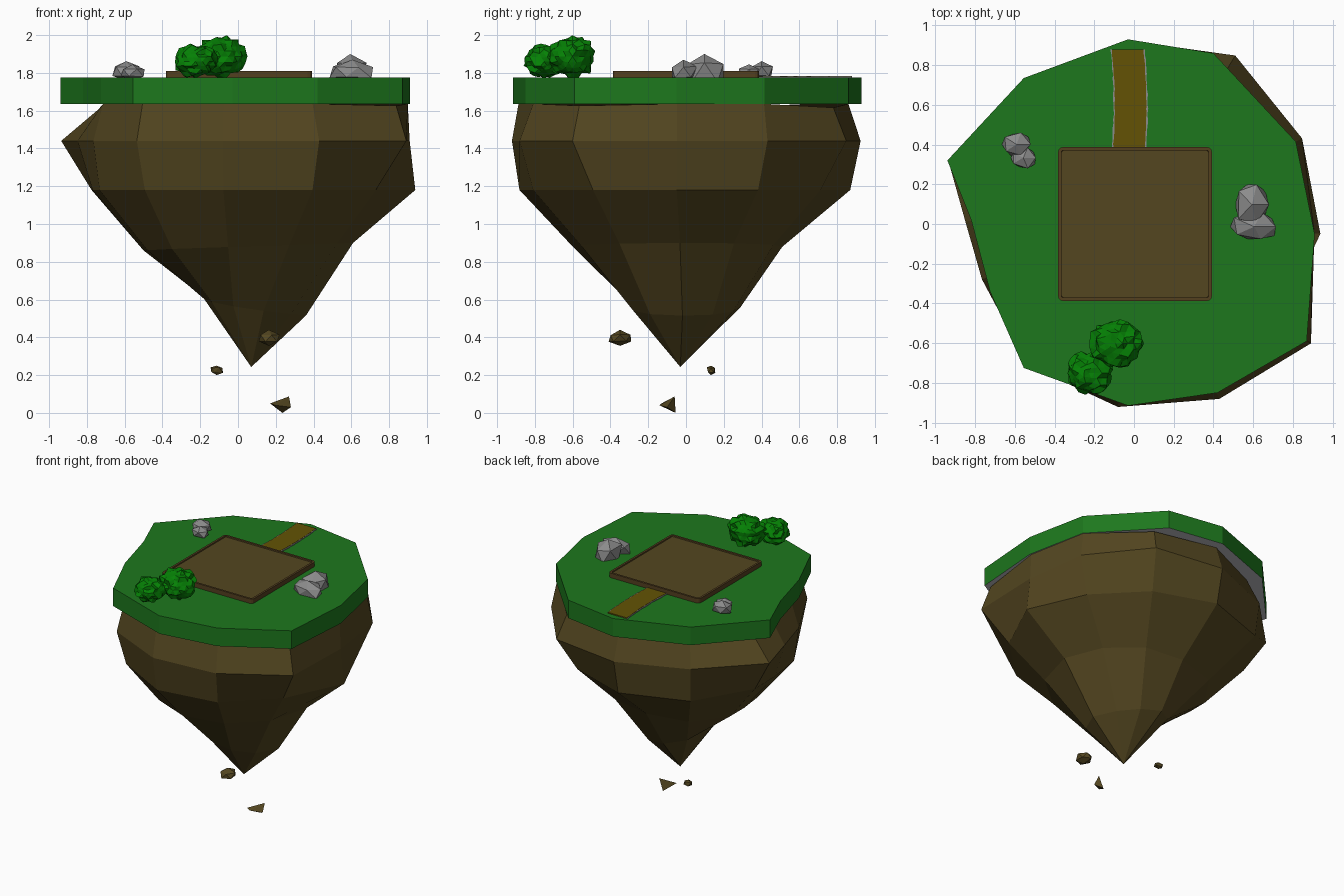
import bpy, bmesh, math, random

if "Cube" in bpy.data.objects:
    bpy.data.objects.remove(bpy.data.objects["Cube"])

random.seed(7)


def material(name, rgb):
    m = bpy.data.materials.new(name)
    m.diffuse_color = (*rgb, 1)
    m.use_nodes = True
    m.node_tree.nodes["Principled BSDF"].inputs["Base Color"].default_value = m.diffuse_color
    return m


GRASS = material("grass green", (0.0125, 0.187, 0.0125))
EARTH = material("earth brown", (0.088, 0.062, 0.0145))
EDGE = material("wood edge brown", (0.088, 0.050, 0.0135))
PATH = material("path ochre", (0.125, 0.086, 0.0015))
STONE = material("stone grey", (0.26, 0.26, 0.26))
PALE = material("pale grey", (0.52, 0.52, 0.55))
LEAF = material("leaf green", (0.0015, 0.22, 0.0015))


def finish(name, bm, *mats):
    me = bpy.data.meshes.new(name)
    bm.to_mesh(me)
    bm.free()
    for m in mats:
        me.materials.append(m)
    ob = bpy.data.objects.new(name, me)
    bpy.context.collection.objects.link(ob)
    return ob


def bridge(bm, a, b):
    n = len(a)
    for i in range(n):
        j = (i + 1) % n
        bm.faces.new((a[i], a[j], b[j], b[i]))


def prism(bm, pts, z0, z1):
    low = [bm.verts.new((x, y, z0)) for x, y in pts]
    high = [bm.verts.new((x, y, z1)) for x, y in pts]
    bridge(bm, low, high)
    bottom = bm.faces.new(low[::-1])
    top = bm.faces.new(high)
    bm.normal_update()
    return bottom, top


def blob(name, lo, hi, sub, jitter, mat, spikes=0):
    """Jittered icosphere, optionally spiky, fitted into a bounding box."""
    bm = bmesh.new()
    bmesh.ops.create_icosphere(bm, subdivisions=sub, radius=1)
    for v in bm.verts:
        v.co *= 1 + random.uniform(-jitter, jitter)
        if random.random() < spikes:
            v.co *= 1.18
    for k in range(3):
        c = [v.co[k] for v in bm.verts]
        a, s = min(c), max(c) - min(c)
        for v in bm.verts:
            v.co[k] = lo[k] + (v.co[k] - a) / s * (hi[k] - lo[k])
    return finish(name, bm, mat)


# Grass slab with a grey underside
outline = [(-.725, -.34), (-.555, -.725), (-.03, -.915), (.42, -.85), (.87, -.59),
           (.91, -.05), (.815, .415), (.40, .86), (-.03, .93), (-.555, .735),
           (-.94, .32), (-.82, .02)]
bm = bmesh.new()
under, _ = prism(bm, outline, 1.636, 1.775)
under.material_index = 1
finish("grass_slab", bm, GRASS, PALE)

# Floating rock: rings of radii around twelve uneven spokes, closing to a tip
angles = [-160, -127, -95, -64, -34, -3, 27, 59, 92, 127, 161, 179]
rings = [
    (1.636, [.76, .84, .89, .90, 1.01, .90, .91, .91, .86, .81, .80, .74]),
    (1.44, [.815, .89, .925, .98, 1.075, .91, .95, .99, .925, .90, .99, .85]),
    (1.18, [.78, .82, .885, .90, .88, .94, .84, .83, .87, .87, .82, .77]),
    (0.88, [.51, .58, .60, .62, .63, .61, .56, .54, .51, .54, .53, .50]),
    (0.56, [.19, .23, .28, .31, .34, .36, .31, .29, .29, .24, .18, .17]),
]
bm = bmesh.new()
loops = []
for k, (z, radii) in enumerate(rings):
    loop = []
    for i, (a, r) in enumerate(zip(angles, radii)):
        t = math.radians(a)
        dz = (0, 0, 0, .02, -.045)[k] * math.cos(t)
        if k == 0:
            dz = {4: -.01, 7: -.02, 10: -.05, 11: -.03}.get(i, 0)
        loop.append(bm.verts.new((r * math.cos(t), r * math.sin(t), z + dz)))
    loops.append(loop)
for upper, lower in zip(loops, loops[1:]):
    bridge(bm, lower, upper)
tip = bm.verts.new((.07, -.03, .243))
for i in range(12):
    bm.faces.new((tip, loops[-1][(i + 1) % 12], loops[-1][i]))
bm.faces.new(loops[0])
bmesh.ops.recalc_face_normals(bm, faces=bm.faces)
finish("floating_rock", bm, EARTH)

# Square platform: rounded corners, narrow rim, slightly sunk top
pts = []
for q, (sx, sy) in enumerate([(1, 1), (-1, 1), (-1, -1), (1, -1)]):
    for s in range(4):
        t = math.radians(90 * q + 30 * s)
        pts.append((.005 + sx * .364 + .023 * math.cos(t), sy * .364 + .023 * math.sin(t)))
bm = bmesh.new()
_, top = prism(bm, pts, 1.765, 1.81)
bmesh.ops.inset_region(bm, faces=[top], thickness=.016)
bm.normal_update()
bmesh.ops.inset_region(bm, faces=[top], thickness=.002, depth=-.008)
top.material_index = 1
finish("platform", bm, EDGE, EARTH)


# Path: gently bowed strip with a ragged grey border
def strip(half, rag, z):
    ys = [.38 + .5 * i / 20 for i in range(21)]
    mid = [-.025 + .012 * math.sin(math.pi * (.88 - y) / .5) - .008 * (y - .38) / .5 for y in ys]
    right = [(m + half + random.uniform(-rag, rag), y) for m, y in zip(mid, ys)]
    left = [(m - half - random.uniform(-rag, rag), y) for m, y in zip(mid, ys)]
    bm = bmesh.new()
    prism(bm, right + left[::-1], 1.77, z)
    return bm


finish("path", strip(.080, .002, 1.783), PATH)
finish("path_border", strip(.086, .003, 1.781), STONE)

# Bushes
blob("bush_large", (-.225, -.73, 1.77), (.05, -.48, 2.0), 3, .05, LEAF, .35)
blob("bush_small", (-.335, -.86, 1.77), (-.105, -.64, 1.955), 3, .05, LEAF, .35)

# Boulders
blob("boulder_right_front", (.485, -.075, 1.74), (.715, .06, 1.87), 1, .12, STONE)
blob("boulder_right_back", (.51, .0, 1.71), (.68, .2, 1.90), 1, .12, STONE)
blob("boulder_left_back", (-.665, .34, 1.76), (-.52, .46, 1.862), 1, .12, STONE)
blob("boulder_left_front", (-.62, .28, 1.76), (-.495, .385, 1.845), 1, .12, STONE)

# Falling fragments
blob("fragment_large", (.11, -.41, .355), (.22, -.29, .44), 1, .15, EARTH)
blob("fragment_small", (-.145, .11, .20), (-.08, .155, .25), 1, .2, EARTH)
bm = bmesh.new()
for co in [(.17, -.13, .05), (.27, -.06, .087), (.28, -.10, .03), (.235, -.055, 0), (.20, -.14, .04)]:
    bm.verts.new(co)
bmesh.ops.convex_hull(bm, input=bm.verts)
finish("fragment_low", bm, EARTH)
